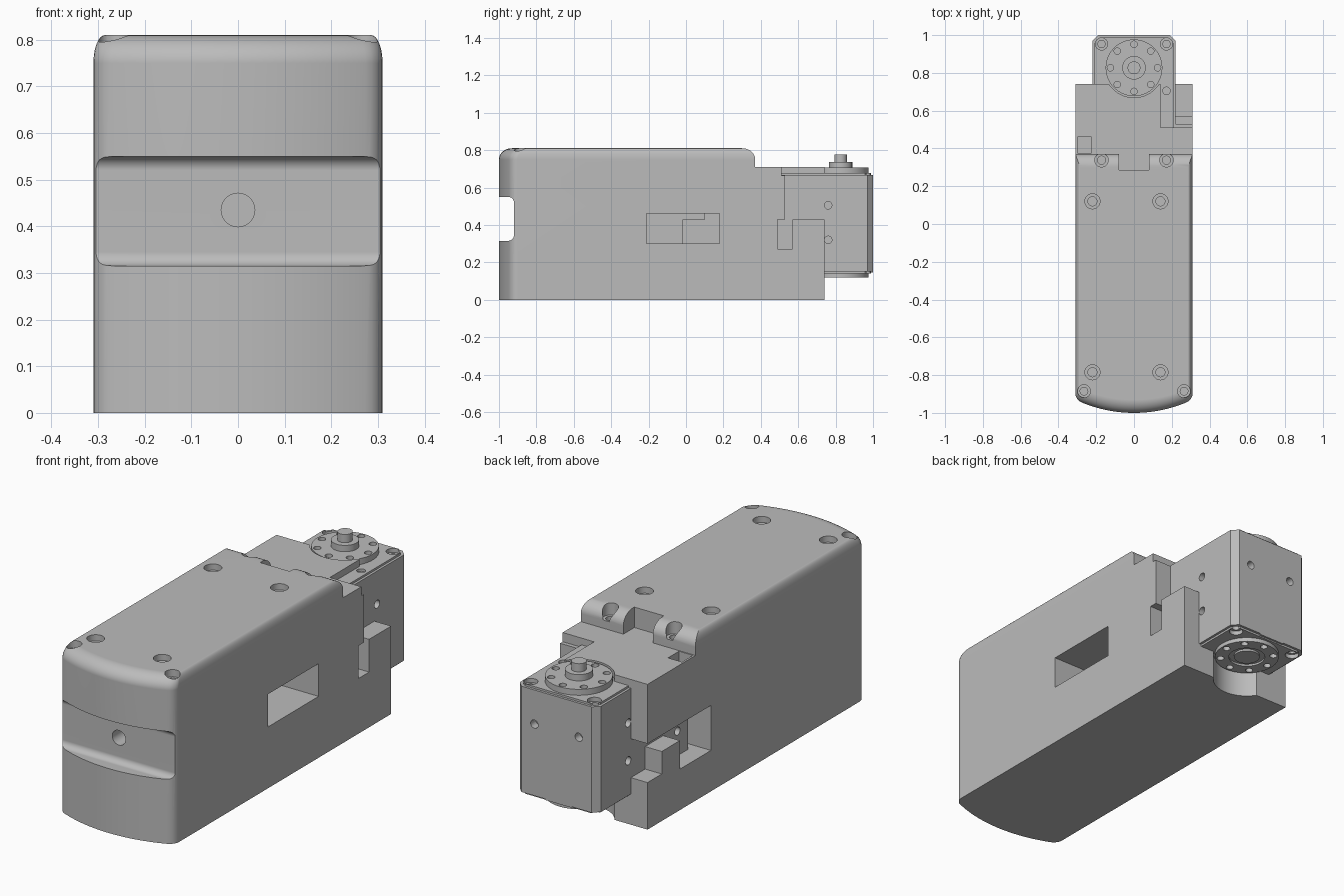
import bpy, bmesh, math
from mathutils import Matrix

cube = bpy.data.objects.get("Cube")
if cube:
    bpy.data.objects.remove(cube, do_unlink=True)

grey = bpy.data.materials.new("light_grey")
grey.use_nodes = True
COLOR = (0.5, 0.5, 0.5, 1)
grey.diffuse_color = COLOR
grey.node_tree.nodes["Principled BSDF"].inputs["Base Color"].default_value = COLOR


def finish(name, bm):
    bmesh.ops.recalc_face_normals(bm, faces=bm.faces)
    me = bpy.data.meshes.new(name)
    bm.to_mesh(me)
    bm.free()
    me.materials.append(grey)
    ob = bpy.data.objects.new(name, me)
    bpy.context.scene.collection.objects.link(ob)
    return ob


def loft(name, rings):
    """Skin a stack of equal-length closed rings and cap the ends."""
    bm = bmesh.new()
    loops = [[bm.verts.new(p) for p in r] for r in rings]
    n = len(loops[0])
    for a, b in zip(loops, loops[1:]):
        for i in range(n):
            j = (i + 1) % n
            bm.faces.new((a[i], a[j], b[j], b[i]))
    bm.faces.new(loops[0])
    bm.faces.new(loops[-1])
    return finish(name, bm)


def box(name, x, y, z):
    return loft(name, [[(x[0], y[0], h), (x[1], y[0], h), (x[1], y[1], h), (x[0], y[1], h)] for h in z])


def rod(name, x, y, z, r, axis="z", seg=32):
    """Cylinder; the coordinate along the axis is a (low, high) pair."""
    rings = []
    for e in (0, 1):
        ring = []
        for k in range(seg):
            a = math.tau * k / seg
            c, s = r * math.cos(a), r * math.sin(a)
            ring.append({"x": lambda: (x[e], y + c, z + s),
                         "y": lambda: (x + c, y[e], z + s),
                         "z": lambda: (x + c, y + s, z[e])}[axis]())
        rings.append(ring)
    return loft(name, rings)


def boolean(target, other, op="DIFFERENCE"):
    mod = target.modifiers.new("cut", "BOOLEAN")
    mod.operation, mod.solver, mod.object = op, "EXACT", other
    bpy.context.view_layer.objects.active = target
    bpy.ops.object.modifier_apply(modifier=mod.name)
    bpy.data.objects.remove(other, do_unlink=True)


def cut_box(target, *dims):
    boolean(target, box("cutter", *dims))


def cut_rod(target, *args, **kw):
    boolean(target, rod("cutter", *args, **kw))


def counterbore(target, x, y, top, r, depth=0.03, up=1):
    """Screw seat with a narrower pilot hole below."""
    for rad, d in ((r, depth), (r * 0.6, depth * 2)):
        cut_rod(target, x, y, sorted((top - up * d, top + up * 0.2)), rad, seg=24)


W, TOP, STEP, BACK = 0.31, 0.81, 0.71, 0.74


# Main housing: bowed front, rounded top rim
def outline(side, end, z):
    w, r, bow = W - side, 0.03, 0.72
    pts = []
    for k in range(33):
        x = w * math.sin(math.pi * (k / 32 - 0.5))
        y = -1 + end + bow - math.sqrt(bow * bow - x * x)
        d = max(0, abs(x) - (w - r))
        pts.append((x, y + r - math.sqrt(max(0, r * r - d * d)), z))
    return pts + [(w, 0.37 - end, z), (-w, 0.37 - end, z)]


rings = [outline(0, 0, 0)]
for k in range(11):
    a = math.pi / 2 * k / 10
    q = 1 - math.cos(a)
    rings.append(outline(0.025 * q, 0.07 * q, TOP - 0.06 + 0.06 * math.sin(a)))
housing = loft("housing", rings)
boolean(housing, box("rear", (-W, W), (0.2, BACK), (0, STEP)), "UNION")

# Front finger groove with filleted inner corners, and its hole
prof = [(-1.2, 0.315)]
for cz, start in ((0.345, -90), (0.52, 0)):
    for k in range(7):
        a = math.radians(start + 15 * k)
        prof.append((-0.95 + 0.03 * math.cos(a), cz + 0.03 * math.sin(a)))
prof.append((-1.2, 0.55))
boolean(housing, loft("cutter", [[(x, y, z) for y, z in prof] for x in (-0.5, 0.5)]))
cut_rod(housing, 0, (-1.1, -0.8), 0.435, 0.036, axis="y")

# Lid screws and the notch between the rear screws
for x in (-0.22, 0.14):
    for y in (0.12, -0.785):
        counterbore(housing, x, y, TOP, 0.04)
for s in (-1, 1):
    counterbore(housing, s * 0.265, -0.885, 0.79, 0.034, 0.015)
    counterbore(housing, s * 0.172, 0.338, 0.79, 0.036, 0.04)
cut_box(housing, (-0.08, 0.08), (0.285, 0.5), (STEP, 1))

# Left window
cut_box(housing, (-0.2, 0.5), (-0.21, 0.18), (0.3, 0.46))
# Rear left recess, cable slot and top relief
cut_box(housing, (0.215, 0.5), (0.53, 1), (0.43, 1))
cut_box(housing, (0.215, 0.5), (0.49, 0.57), (0.27, 0.6 - 0.17))
cut_box(housing, (0.14, 0.5), (0.51, 1), (0.665, 1))
# Rear right opening with a standing tab, and the slot in the step
cut_box(housing, (-0.5, 0.1), (0.25, 1), (0.34, 0.42))
cut_box(housing, (-0.5, 0.1), (0.25, 0.49), (0.2, 0.4))
cut_box(housing, (-0.5, -0.15), (0.63, 1), (0.23, 0.4))
cut_box(housing, (-0.3, -0.225), (0.375, 0.46), (0.55, 0.75))
# Clearance around the output disc
AXIS = 0.827
cut_rod(housing, 0, AXIS, (-0.1, 1), 0.158, seg=64)

# Parts seen through the left window
box("inner_block_low", (-0.21, 0.02), (-0.02, 0.19), (0.29, 0.43))
box("inner_block_high", (-0.21, 0.02), (0.1, 0.19), (0.29, 0.47))


# Actuator body with chamfered rear corners and end plates
def actuator_plan(inset, z):
    w, b, c = 0.22 - inset, 1 - inset, 0.03
    half = [(w, 0.3 + inset), (w, b - c), (w - c, b)]
    return [(x, y, z) for x, y in half] + [(-x, y, z) for x, y in reversed(half)]


motor = loft("actuator_body", [actuator_plan(i, z) for i, z in
                               ((0.012, 0.14), (0.012, 0.15), (0, 0.15), (0, 0.667), (0.012, 0.667), (0.012, 0.677))])
for s in (-1, 1):
    counterbore(motor, s * 0.172, 0.953, 0.677, 0.032, 0.02)
    counterbore(motor, s * 0.172, 0.953, 0.14, 0.032, 0.02, up=-1)
    cut_rod(motor, s * 0.172, 0.705, (0.63, 0.8), 0.02)
    cut_rod(motor, s * 0.12, (0.96, 1.1), 0.5, 0.02, axis="y")
    for y in (0.38, 0.76):
        for z in (0.32, 0.505):
            cut_rod(motor, sorted((s * 0.18, s * 0.3)), y, z, 0.02, axis="x")
box("rear_label_plate", (-0.08, 0.06), (0.99, 1.0), (0.145, 0.18))


# Output discs with a circle of eight holes
def disc(name, z):
    ob = rod(name, 0, AXIS, z, 0.15, seg=64)
    for k in range(8):
        a = math.tau * k / 8
        cut_rod(ob, 0.125 * math.cos(a), AXIS + 0.125 * math.sin(a), (z[0] - 0.1, z[1] + 0.1), 0.017, seg=20)
    return ob


disc("top_disc", (0.672, 0.706))
rod("top_hub", 0, AXIS, (0.7, 0.737), 0.062, seg=48)
rod("output_shaft", 0, AXIS, (0.73, 0.777), 0.034)
lower = disc("bottom_disc", (0.12, 0.145))
cut_rod(lower, 0, AXIS, (0.1, 0.13), 0.085, seg=48)
rod("bottom_hub", 0, AXIS, (0.12, 0.14), 0.06, seg=48)

# Smooth curved faces, keep edges crisp and flat faces flat
bpy.ops.object.select_all(action="DESELECT")
for ob in bpy.context.scene.collection.objects:
    if ob.type == "MESH" and ob.data.materials and ob.data.materials[0] == grey:
        ob.select_set(True)
        bpy.context.view_layer.objects.active = ob
bpy.ops.object.shade_smooth_by_angle(angle=math.radians(30))
wn = housing.modifiers.new("weighted_normals", "WEIGHTED_NORMAL")
wn.keep_sharp = True
